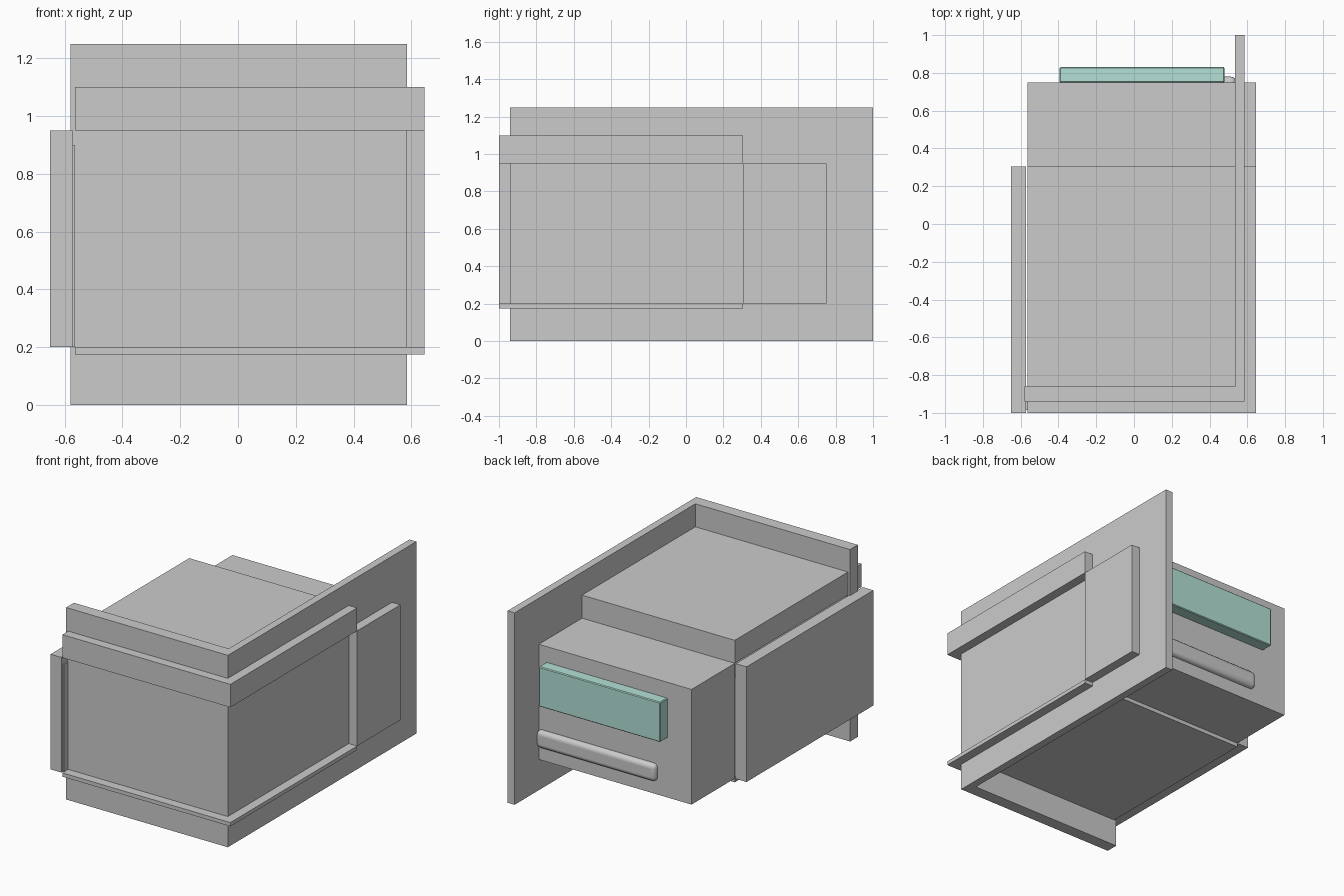
import bpy, bmesh

if "Cube" in bpy.data.objects:
    bpy.data.objects.remove(bpy.data.objects["Cube"])


def prism(name, outline, z0, z1):
    """Extrude an xy outline from z0 up to z1."""
    bm = bmesh.new()
    face = bm.faces.new([bm.verts.new((x, y, z0)) for x, y in outline])
    top = bmesh.ops.extrude_face_region(bm, geom=[face])["geom"]
    verts = [v for v in top if isinstance(v, bmesh.types.BMVert)]
    bmesh.ops.translate(bm, verts=verts, vec=(0, 0, z1 - z0))
    bmesh.ops.recalc_face_normals(bm, faces=bm.faces)
    mesh = bpy.data.meshes.new(name)
    bm.to_mesh(mesh)
    bm.free()
    ob = bpy.data.objects.new(name, mesh)
    bpy.context.collection.objects.link(ob)
    return ob


def box(name, x0, x1, y0, y1, z0, z1, bevel=0, segments=1):
    ob = prism(name, [(x0, y0), (x1, y0), (x1, y1), (x0, y1)], z0, z1)
    if bevel:
        mod = ob.modifiers.new("rounded_edges", "BEVEL")
        mod.width = bevel
        mod.segments = segments
    return ob


# L-shaped front and right wall
prism("corner_wall", [(-.58, -.94), (.585, -.94), (.585, 1), (.535, 1),
                      (.535, -.86), (-.58, -.86)], 0, 1.25)

# Upper and lower slabs, with lips projecting through the walls
for name, z0, z1 in (("top_slab", .95, 1.10), ("bottom_slab", .175, .20)):
    box(name, -.565, .645, -1, .305, z0, z1)

# Left side panel and its inner front strip
box("left_panel", -.65, -.572, -1, .305, .20, .95)
box("inner_strip", -.575, -.565, -.985, -.94, .20, .90)

# Lower rear housing
box("rear_housing", -.565, .645, .305, .75, .20, .95)

# Teal display panel on the rear face
panel = box("rear_panel", -.395, .48, .75, .83, .59, .85, .005)
teal = bpy.data.materials.new("teal")
teal.diffuse_color = (.45, .75, .67, 1)
teal.use_nodes = True
teal.node_tree.nodes["Principled BSDF"].inputs["Base Color"].default_value = teal.diffuse_color
panel.data.materials.append(teal)

# Rounded rail below the panel
rail = box("rear_rail", -.32, .54, .72, .78, .285, .40, .029, 5)
bpy.context.view_layer.objects.active = rail
rail.select_set(True)
bpy.ops.object.shade_smooth_by_angle()
